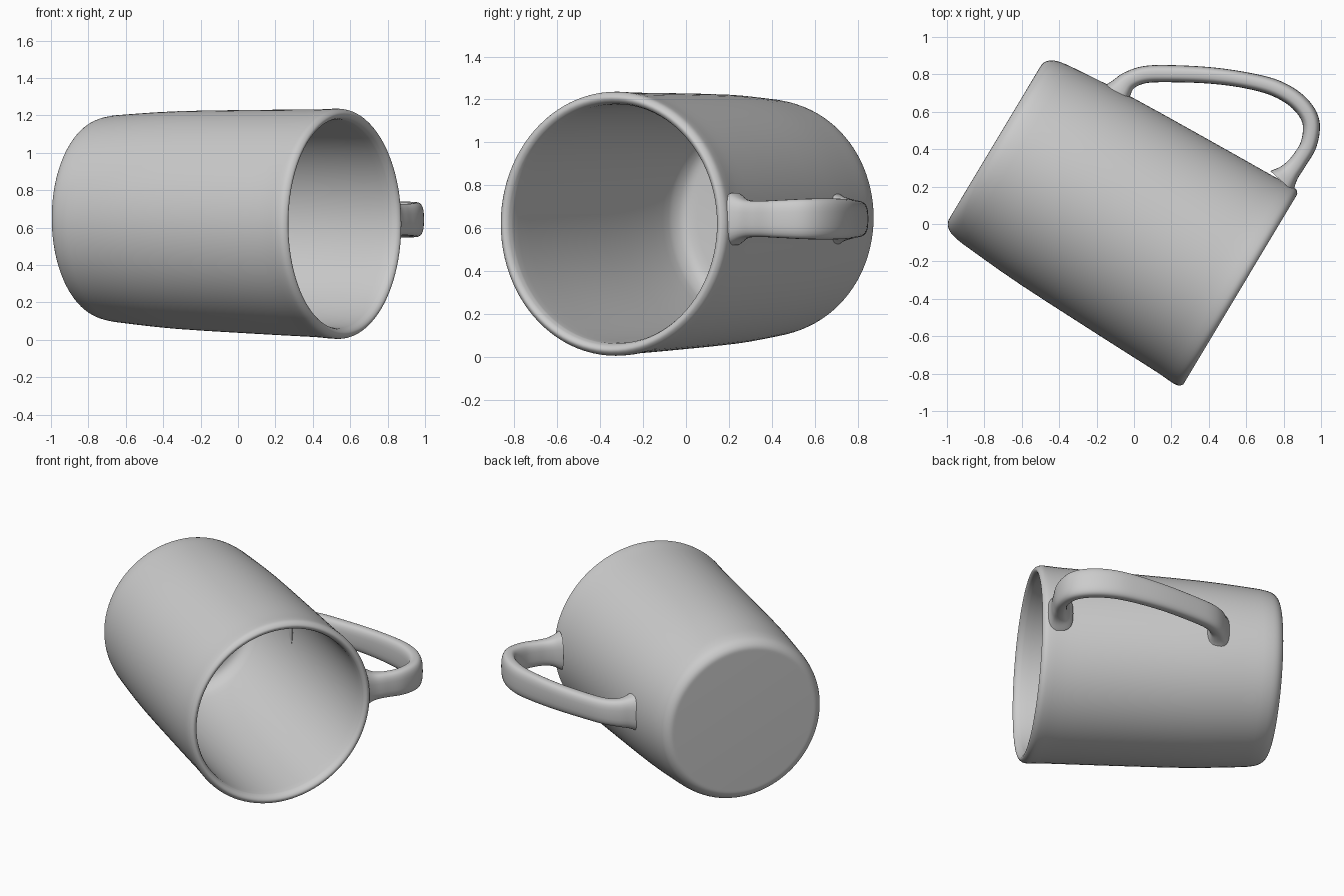
import bpy, bmesh, math
from mathutils import Vector

if "Cube" in bpy.data.objects:
    bpy.data.objects.remove(bpy.data.objects["Cube"])

clay = bpy.data.materials.new("plain grey")
clay.diffuse_color = (0.6, 0.6, 0.6, 1)
clay.use_nodes = True
clay.node_tree.nodes["Principled BSDF"].inputs["Base Color"].default_value = clay.diffuse_color

AXIS = Vector((0.858, -0.514, 0))   # from base to rim
SIDE = Vector((0.514, 0.858, 0))    # towards the handle
UP = Vector((0, 0, 1))


def finish(bm, name):
    bmesh.ops.recalc_face_normals(bm, faces=bm.faces)
    mesh = bpy.data.meshes.new(name)
    bm.to_mesh(mesh)
    bm.free()
    mesh.materials.append(clay)
    obj = bpy.data.objects.new(name, mesh)
    bpy.context.collection.objects.link(obj)
    bpy.ops.object.select_all(action='DESELECT')
    obj.select_set(True)
    bpy.context.view_layer.objects.active = obj
    bpy.ops.object.shade_smooth_by_angle(angle=math.radians(50))
    return obj


def smooth_path(pts, steps):
    """Catmull-Rom interpolation of tuples of any length."""
    vs = [Vector(p) for p in pts]
    vs = [2 * vs[0] - vs[1]] + vs + [2 * vs[-1] - vs[-2]]
    out = []
    for a, b, c, d in zip(vs, vs[1:], vs[2:], vs[3:]):
        for k in range(steps):
            t = k / steps
            out.append(0.5 * (2 * b + (c - a) * t + (2 * a - 5 * b + 4 * c - d) * t * t
                              + (3 * b - a - 3 * c + d) * t ** 3))
    return out + [vs[-2]]


def skin(bm, rings):
    """Joins rings of vertices into a closed skin with capped ends."""
    rings = [[bm.verts.new(p) for p in ring] for ring in rings]
    n = len(rings[0])
    for r0, r1 in zip(rings, rings[1:]):
        for i in range(n):
            j = (i + 1) % n
            bm.faces.new((r0[i], r0[j], r1[j], r1[i]))
    bm.faces.new(rings[0])
    bm.faces.new(rings[-1])


# Mug body: (distance along axis, radius), outside base -> rim -> inside floor
profile = [(-0.862, 0.465), (-0.86, 0.49), (-0.848, 0.513), (-0.82, 0.535), (-0.77, 0.549),
           (-0.68, 0.559), (-0.35, 0.583), (0.2, 0.601), (0.5, 0.609), (0.6, 0.615),
           (0.64, 0.614), (0.66, 0.602), (0.667, 0.588), (0.66, 0.573), (0.64, 0.562),
           (0.58, 0.556), (0.2, 0.55), (-0.35, 0.533), (-0.65, 0.51), (-0.73, 0.49),
           (-0.77, 0.455), (-0.782, 0.40)]
N = 96
rings = []
for s, r in smooth_path(profile, 3):
    centre = AXIS * s - SIDE * 0.007 + UP * (0.62 + (0.66 - s) * 0.02)
    rings.append([centre + r * (SIDE * math.cos(a) + UP * math.sin(a))
                  for a in (2 * math.pi * i / N for i in range(N))])
bm = bmesh.new()
skin(bm, rings)
finish(bm, "mug_body")

# Handle: (x, y, half thickness, half height), flared where it meets the body
path = [(-0.105, 0.675, 0.095, 0.135), (-0.075, 0.718, 0.066, 0.108), (-0.03, 0.765, 0.05, 0.092),
        (0.05, 0.797, 0.046, 0.084), (0.17, 0.804, 0.046, 0.082), (0.4, 0.795, 0.044, 0.085),
        (0.6, 0.768, 0.043, 0.09), (0.76, 0.725, 0.045, 0.094), (0.88, 0.65, 0.046, 0.096),
        (0.945, 0.55, 0.046, 0.094), (0.935, 0.43, 0.044, 0.088), (0.88, 0.335, 0.045, 0.084),
        (0.832, 0.275, 0.055, 0.092), (0.79, 0.228, 0.082, 0.122)]
pts = smooth_path(path, 6)
rings = []
for i, p in enumerate(pts):
    q, o = pts[min(i + 1, len(pts) - 1)], pts[max(i - 1, 0)]
    out = Vector((o.y - q.y, q.x - o.x, 0)).normalized()
    centre = Vector((p[0], p[1], 0.643))
    ring = []
    for k in range(28):
        c, s = math.cos(k * math.tau / 28), math.sin(k * math.tau / 28)
        # rounded rectangle section
        ring.append(centre + out * p[2] * math.copysign(abs(c) ** 0.7, c)
                    + UP * p[3] * math.copysign(abs(s) ** 0.7, s))
    rings.append(ring)
bm = bmesh.new()
skin(bm, rings)
finish(bm, "handle")
